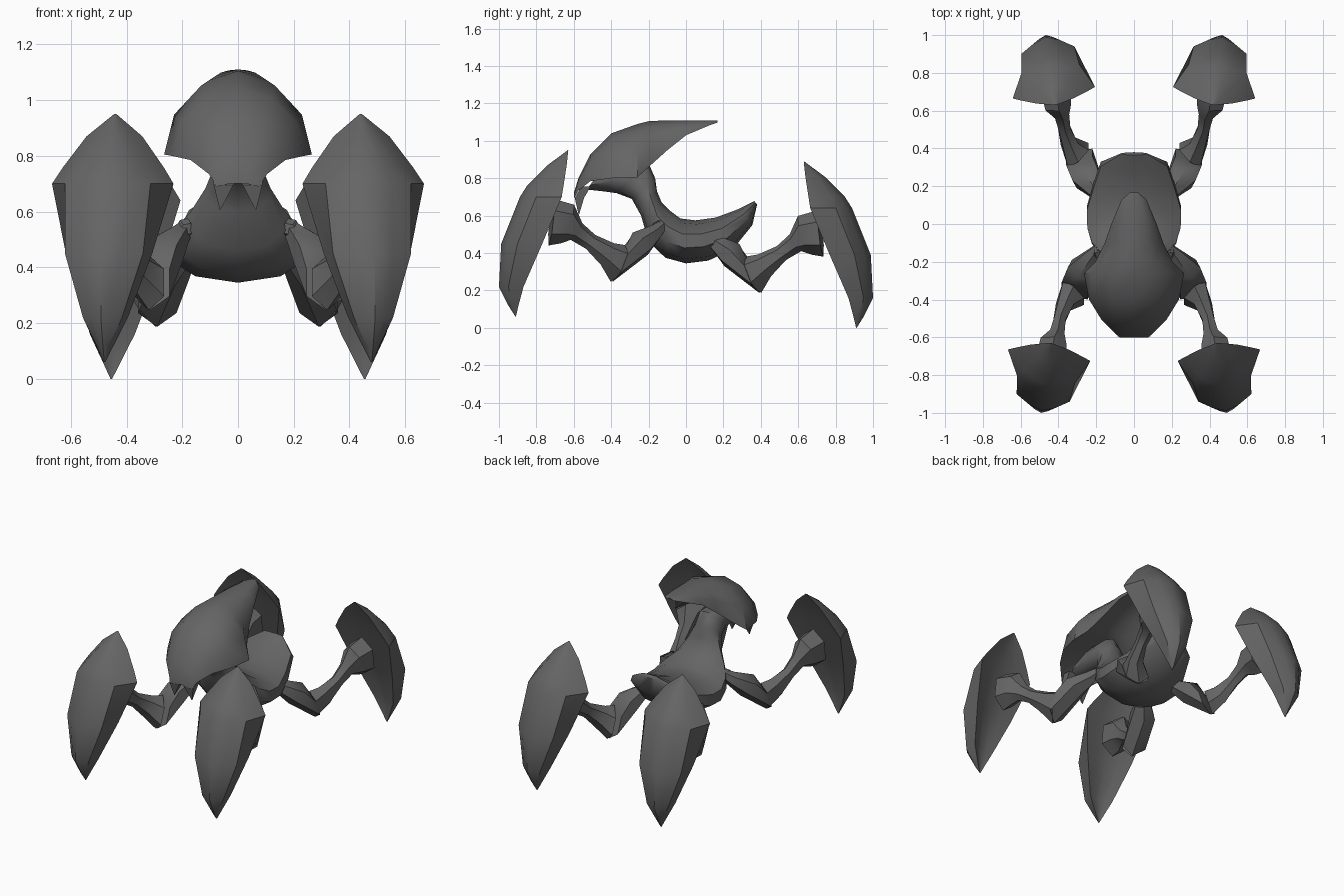
import bpy, bmesh, math
from mathutils import Vector

if "Cube" in bpy.data.objects:
    bpy.data.objects.remove(bpy.data.objects["Cube"])

grey = bpy.data.materials.new("dark_grey")
grey.diffuse_color = (0.13, 0.13, 0.13, 1)
grey.use_nodes = True
grey.node_tree.nodes["Principled BSDF"].inputs["Base Color"].default_value = grey.diffuse_color


def loft(name, rings, angle=40):
    """Skin equal-length rings of points into a closed solid."""
    bm = bmesh.new()
    vs = [[bm.verts.new(p) for p in r] for r in rings]
    n = len(rings[0])
    for a, b in zip(vs, vs[1:]):
        for i in range(n):
            j = (i + 1) % n
            bm.faces.new((a[i], a[j], b[j], b[i]))
    bm.faces.new(vs[0])
    bm.faces.new(vs[-1])
    bmesh.ops.remove_doubles(bm, verts=bm.verts, dist=0.0005)
    bmesh.ops.recalc_face_normals(bm, faces=bm.faces)
    me = bpy.data.meshes.new(name)
    bm.to_mesh(me)
    bm.free()
    me.materials.append(grey)
    ob = bpy.data.objects.new(name, me)
    bpy.context.collection.objects.link(ob)
    bpy.ops.object.select_all(action='DESELECT')
    ob.select_set(True)
    bpy.context.view_layer.objects.active = ob
    bpy.ops.object.shade_smooth_by_angle(angle=math.radians(angle))
    return ob


def tube(sections, n=6):
    """Rings along a path of (x, y, z, half width, half height[, y lean of the ring])."""
    pts = [Vector(s[:3]) for s in sections]
    rings = []
    for i, s in enumerate(sections):
        t = (pts[min(i + 1, len(pts) - 1)] - pts[max(i - 1, 0)]).normalized()
        side = t.cross(Vector((0, 0, 1))).normalized()
        up = side.cross(t)
        if len(s) > 5:
            up = Vector((0, s[5], 1)).normalized()
        ang = [2 * math.pi * k / n + math.pi / 2 for k in range(n)]
        rings.append([pts[i] + side * s[3] * math.cos(a) + up * s[4] * math.sin(a)
                      for a in ang])
    return rings


# Body: wide scooped tail, belly, neck curling forward to the jaw
# (top y, top z, bottom y, bottom z, half width)
body = [(.365, .678, .38, .66, .07), (.28, .635, .355, .55, .185),
        (.16, .59, .25, .42, .225), (.05, .575, .12, .36, .262),
        (-.03, .585, 0, .345, .26), (-.09, .63, -.11, .375, .235),
        (-.13, .67, -.2, .46, .18), (-.155, .73, -.24, .6, .122),
        (-.165, .80, -.29, .69, .09), (-.2, .88, -.37, .72, .08),
        (-.33, .88, -.44, .73, .085), (-.48, .81, -.53, .74, .075)]
rings = []
for ty, tz, by, bz, hw in body:
    top, bot = Vector((0, ty, tz)), Vector((0, by, bz))
    mid, half = (top + bot) / 2, (top - bot) / 2
    rings.append([mid + Vector((hw, 0, 0)) * math.cos(a) + half * math.sin(a)
                  for a in (k * math.pi / 5 + math.pi / 2 for k in range(10))])
loft("body", rings, 50)

# Head hood: arched shell with a hollow underside
# (y, ridge z, rim z, half width)
hood = [(.168, 1.108, 1.098, .02), (.13, 1.11, 1.085, .065), (0, 1.11, 1.03, .12),
        (-.1, 1.11, .95, .155), (-.2, 1.105, .86, .205), (-.26, 1.09, .805, .265),
        (-.4, 1.04, .80, .238), (-.51, .93, .785, .17), (-.575, .80, .735, .105),
        (-.6, .72, .69, .075)]
rings = []
for y, ridge, rim, hw in hood:
    h = ridge - rim
    arch = [(hw * math.cos(k * math.pi / 6), rim + h * math.sin(k * math.pi / 6))
            for k in range(7)]
    under = [(-.5 * hw, rim + .28 * h), (0, rim + .36 * h), (.5 * hw, rim + .28 * h)]
    rings.append([(x, y, z) for x, z in arch + under])
loft("head_hood", rings)

# Shell section: (z, outer distance, rim distance, rim half width, panel half width)
SHELL = [(.95, .632, .63, .004, .003), (.87, .74, .652, .1, .06),
         (.76, .85, .68, .18, .12), (.70, .888, .695, .218, .153),
         (.45, .988, .79, .155, .14), (.22, 1.0, .88, .08, .07),
         (.12, .95, .9, .032, .025), (.06, .912, .91, .003, .002)]
UPPER = [(.175, -.115, .555, .022, .028), (.215, -.165, .51, .045, .045),
         (.275, -.245, .45, .085, .075), (.315, -.355, .345, .085, .105, .38)]
LOWER = [(.32, -.365, .345, .082, .105, .38), (.365, -.42, .395, .05, .07),
         (.395, -.51, .46, .036, .045), (.41, -.585, .515, .045, .055),
         (.43, -.635, .555, .08, .11), (.44, -.72, .565, .095, .125)]


def leg(label, sx, rear):
    def place(rings):
        dx, dz, sy = (.025, .06, -1) if rear else (0, 0, 1)
        return [[(sx * (x - dx), sy * y, z - dz) for x, y, z in r] for r in rings]

    loft(label + "_socket", place(tube([(.155, -.14, .54, .02, .02),
         (.175, -.145, .54, .036, .036), (.2, -.15, .535, .036, .036),
         (.215, -.155, .53, .02, .02)])))
    loft(label + "_upper_leg", place(tube(UPPER)))
    loft(label + "_lower_leg", place(tube(LOWER)))
    # Curved claw shell with a smooth front panel, turned slightly outward
    rings = []
    for z, out, rim, hw, pw in SHELL:
        d = out - rim
        half = [(pw, out - .34 * d), (hw, rim), (.5 * hw, rim + .12 * d)]
        local = ([(0, out), (.5 * pw, out - .12 * d)] + half + [(0, rim + .18 * d)]
                 + [(-u, v) for u, v in reversed(half)] + [(-.5 * pw, out - .12 * d)])
        rings.append([(.45 + u + .14 * (v - .7), -(v - .14 * u), z) for u, v in local])
    loft(label + "_claw_shell", place(rings), 34)


for sx, side in ((1, "right"), (-1, "left")):
    leg("front_" + side, sx, False)
    leg("rear_" + side, sx, True)
    # Fang hanging from the front of the head
    loft("fang_" + side, [[(sx * (x0 + .5 * w * i), y0 + .5 * d * j, z)
         for i, j in ((-1, -1), (1, -1), (1, 1), (-1, 1))]
        for x0, y0, z, w, d in ((.052, -.535, .755, .085, .05),
                                (.052, -.57, .695, .07, .05),
                                (.064, -.573, .605, .002, .002))])
